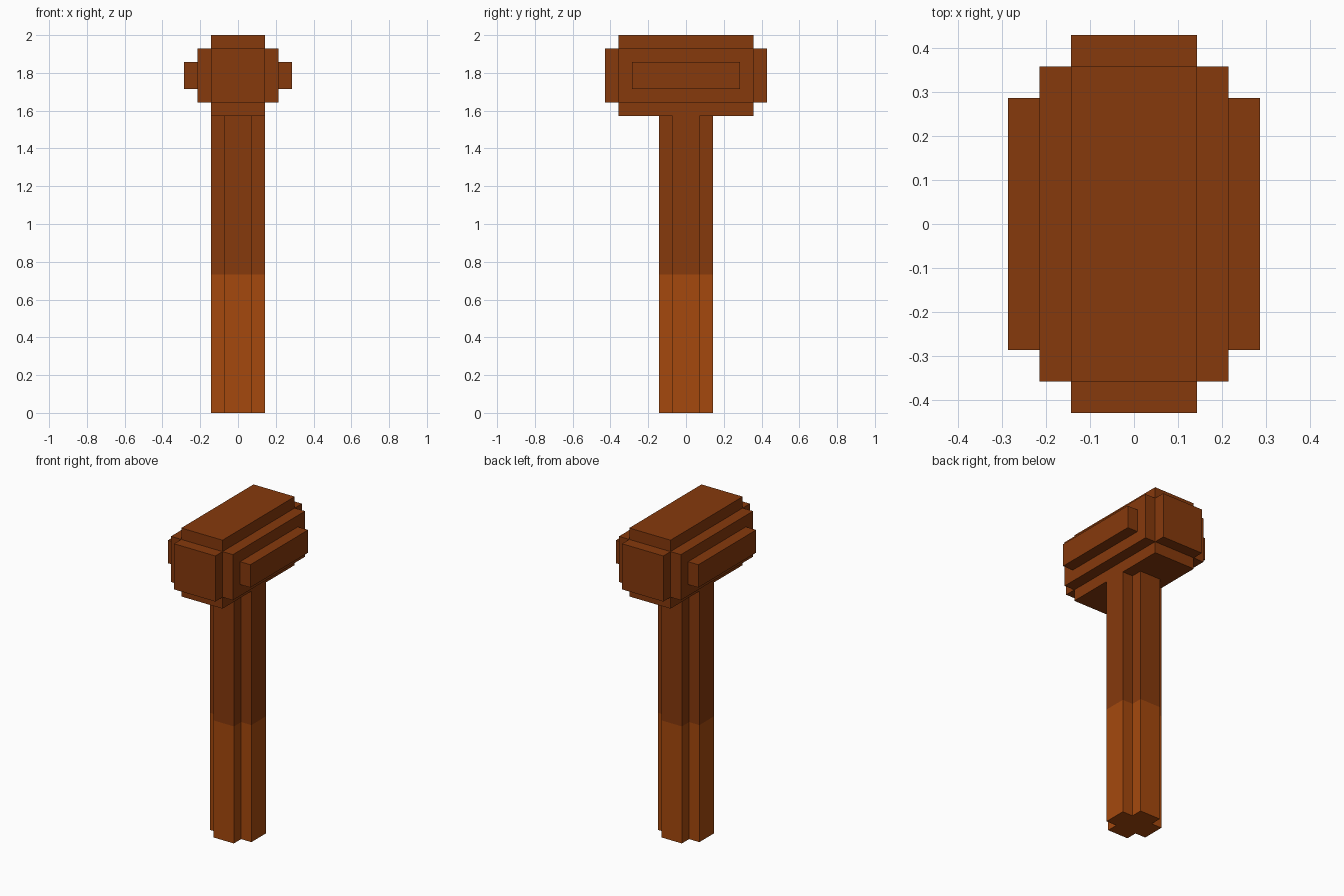
import bpy, bmesh

if "Cube" in bpy.data.objects:
    bpy.data.objects.remove(bpy.data.objects["Cube"], do_unlink=True)

U = 1 / 14          # block grid unit
HEAD_Z = 25         # head centre height in units
GRIP_TOP = 0.733    # height where the grip colour ends


def make_material(name, rgb):
    mat = bpy.data.materials.new(name)
    mat.use_nodes = True
    colour = (*rgb, 1)
    mat.diffuse_color = colour
    mat.node_tree.nodes["Principled BSDF"].inputs["Base Color"].default_value = colour
    return mat


dark_wood = make_material("dark_brown_wood", (0.238, 0.041, 0.0037))
grip_wood = make_material("orange_brown_grip", (0.376, 0.066, 0.004))


def add_object(name, bm, materials):
    bmesh.ops.recalc_face_normals(bm, faces=bm.faces)
    mesh = bpy.data.meshes.new(name)
    bm.to_mesh(mesh)
    bm.free()
    for mat in materials:
        mesh.materials.append(mat)
    obj = bpy.data.objects.new(name, mesh)
    bpy.context.collection.objects.link(obj)
    return obj


def head_block(name, centre, size):
    """Box given in grid units, relative to the head centre."""
    bm = bmesh.new()
    bmesh.ops.create_cube(bm, size=U)
    bmesh.ops.scale(bm, vec=size, verts=bm.verts)
    x, y, z = centre
    bmesh.ops.translate(bm, vec=(x * U, y * U, (z + HEAD_Z) * U), verts=bm.verts)
    return add_object(name, bm, [dark_wood])


# Head: core with stepped plates on the sides and ends
head_block("head_core", (0, 0, 0), (4, 10, 6))
for sign, side, end in ((1, "left", "back"), (-1, "right", "front")):
    head_block(f"{side}_side_plate", (sign * 2.5, 0, 0), (1, 10, 4))
    head_block(f"{side}_side_ridge", (sign * 3.5, 0, 0), (1, 8, 2))
    head_block(f"{end}_striking_face", (0, sign * 5.5, 0), (4, 1, 4))

# Handle: plus-shaped profile, extruded up to the head
quarter = [(2, 1), (1, 1), (1, 2)]
profile = []
for _ in range(4):
    profile += quarter
    quarter = [(-y, x) for x, y in quarter]

bm = bmesh.new()
base = bm.faces.new([bm.verts.new((x * U, y * U, 0)) for x, y in profile])
shaft = bmesh.ops.extrude_face_region(bm, geom=[base], use_keep_orig=True)
top_verts = [g for g in shaft["geom"] if isinstance(g, bmesh.types.BMVert)]
bmesh.ops.translate(bm, vec=(0, 0, (HEAD_Z - 3) * U), verts=top_verts)

# Split the handle into a lighter grip and a darker shaft
bmesh.ops.bisect_plane(bm, geom=bm.verts[:] + bm.edges[:] + bm.faces[:],
                       plane_co=(0, 0, GRIP_TOP), plane_no=(0, 0, 1))
for face in bm.faces:
    face.material_index = int(face.calc_center_median().z < GRIP_TOP)
add_object("handle", bm, [dark_wood, grip_wood])
